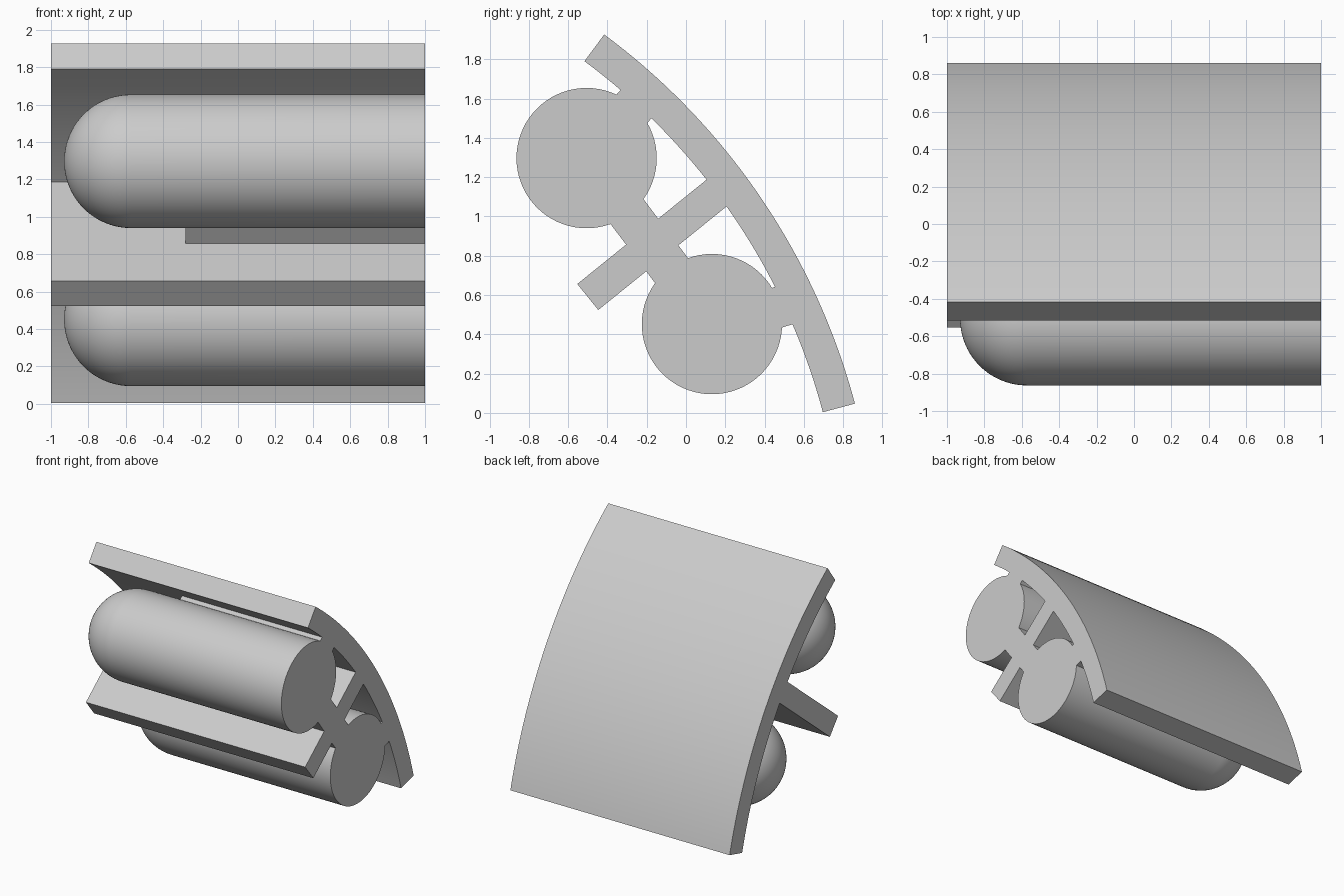
import bpy, bmesh
from math import sin, cos, radians, pi
from mathutils import Vector, Matrix

cube = bpy.data.objects.get("Cube")
if cube:
    bpy.data.objects.remove(cube, do_unlink=True)

grey = bpy.data.materials.new("light grey")
grey.use_nodes = True
colour = (0.6, 0.6, 0.6, 1)
grey.diffuse_color = colour
grey.node_tree.nodes["Principled BSDF"].inputs["Base Color"].default_value = colour

OVER = 1.1              # parts overshoot the ends, then get trimmed together
RIB_START = -0.28       # ribs stop short of the rounded tube ends
ARC = Vector((-2.466, -0.839))
R_IN, R_OUT = 3.273, 3.442
TUBE_R = 0.357
UPPER = Vector((-0.506, 1.297))
LOWER = Vector((0.132, 0.452))


def finish(name, bm):
    bmesh.ops.recalc_face_normals(bm, faces=bm.faces)
    mesh = bpy.data.meshes.new(name)
    bm.to_mesh(mesh)
    bm.free()
    mesh.materials.append(grey)
    ob = bpy.data.objects.new(name, mesh)
    bpy.context.collection.objects.link(ob)
    return ob


def extrude(name, outline, x0, x1):
    """Extrude a y-z outline along x."""
    bm = bmesh.new()
    face = bm.faces.new([bm.verts.new((x0, y, z)) for y, z in outline])
    new = bmesh.ops.extrude_face_region(bm, geom=[face])["geom"]
    verts = [v for v in new if isinstance(v, bmesh.types.BMVert)]
    bmesh.ops.translate(bm, verts=verts, vec=(x1 - x0, 0, 0))
    return finish(name, bm)


def bar(name, start, angle, length, width, x0, shift=0):
    """Straight rib running from a y-z point at an angle."""
    along = Vector((cos(angle), sin(angle)))
    side = Vector((-along.y, along.x))
    a = start + side * shift
    b = a + along * length
    h = side * width / 2
    return extrude(name, [a - h, b - h, b + h, a + h], x0, OVER)


def tube(name, centre):
    """Round bar with a hemispherical left-hand end."""
    bm = bmesh.new()
    cx = -0.93 + TUBE_R
    steps = 20
    path = [(cx - TUBE_R * cos(i * pi / 2 / steps), TUBE_R * sin(i * pi / 2 / steps))
            for i in range(steps + 1)]
    path += [(OVER, TUBE_R), (OVER, 0)]
    verts = [bm.verts.new((x, 0, r)) for x, r in path]
    edges = [bm.edges.new(pair) for pair in zip(verts, verts[1:])]
    bmesh.ops.spin(bm, geom=verts + edges, cent=(0, 0, 0), axis=(1, 0, 0),
                   angle=2 * pi, steps=72, use_duplicate=False)
    bmesh.ops.remove_doubles(bm, verts=bm.verts, dist=0.0005)
    bmesh.ops.translate(bm, verts=bm.verts, vec=(0, centre.x, centre.y))
    return finish(name, bm)


# Curved plate
angles = [radians(14.92 + (53.45 - 14.92) * i / 48) for i in range(49)]
arc = [(Vector((cos(a), sin(a))), a) for a in angles]
outline = [ARC + d * R_OUT for d, a in arc] + [ARC + d * R_IN for d, a in reversed(arc)]
body = extrude("tube_bracket", outline, -OVER, OVER)

# Tubes, flange, web between the tubes and tabs joining them to the plate
link = LOWER - UPPER
radial = UPPER - ARC
parts = [
    bar("flange", Vector((-0.5, 0.59)), radians(38.9), 0.93, 0.17, -OVER),
    tube("upper_tube", UPPER),
    tube("lower_tube", LOWER),
    bar("web", UPPER, Vector((1, 0)).angle_signed(link) * -1, link.length, 0.21, RIB_START),
    bar("upper_tab", UPPER, Vector((1, 0)).angle_signed(radial) * -1, 0.45, 0.213, RIB_START),
    bar("lower_tab", LOWER, radians(17.5), 0.46, 0.208, RIB_START, -0.02),
]

# Trimming block for the flat ends
bm = bmesh.new()
bmesh.ops.create_cube(bm, size=2, matrix=Matrix.Translation((0, 0, 1)) @ Matrix.Diagonal((1, 2, 2, 1)))
trim = finish("trim_block", bm)
trim.hide_render = True

# Fuse everything into one solid
bpy.context.view_layer.objects.active = body
for ob in parts + [trim]:
    mod = body.modifiers.new(ob.name, 'BOOLEAN')
    mod.solver = 'EXACT'
    mod.operation = 'INTERSECT' if ob is trim else 'UNION'
    mod.object = ob
    bpy.ops.object.modifier_apply(modifier=mod.name)
    bpy.data.objects.remove(ob, do_unlink=True)

bpy.ops.object.select_all(action='DESELECT')
body.select_set(True)
bpy.ops.object.shade_smooth_by_angle(angle=radians(25))
